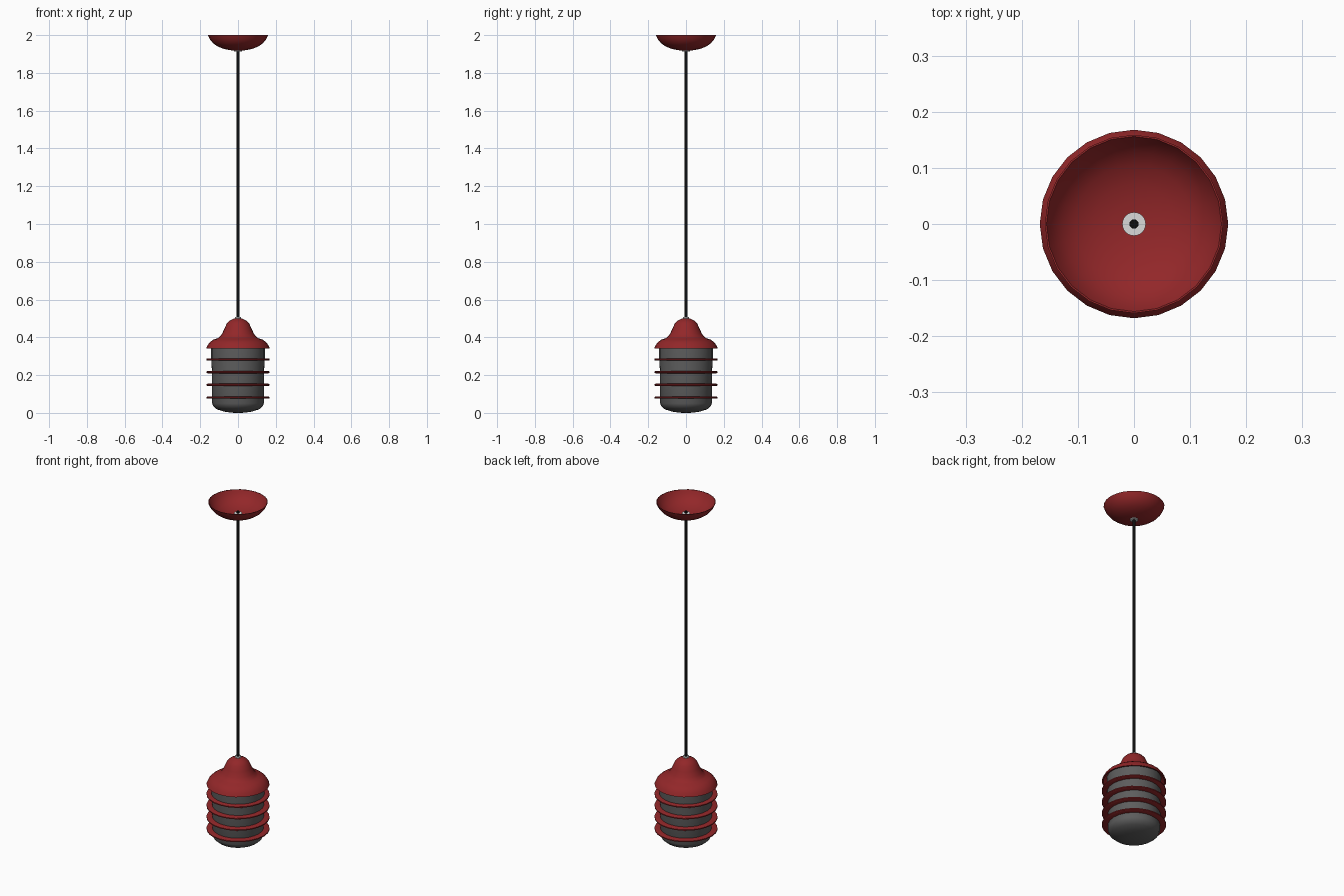
import bpy
import bmesh
import math

default = bpy.data.objects.get("Cube")
if default:
    bpy.data.objects.remove(default, do_unlink=True)


def make_material(name, colour, roughness=0.5):
    mat = bpy.data.materials.new(name)
    mat.use_nodes = True
    mat.diffuse_color = (*colour, 1)
    shader = mat.node_tree.nodes["Principled BSDF"]
    shader.inputs["Base Color"].default_value = (*colour, 1)
    shader.inputs["Roughness"].default_value = roughness
    return mat


red = make_material("deep red enamel", (0.29, 0.02, 0.022))
grey = make_material("smoked grey glass", (0.11, 0.11, 0.11))
black = make_material("black cord", (0.004, 0.004, 0.004))
white = make_material("white plastic", (0.7, 0.7, 0.7))


def lathe(name, profile, material, closed=False, sides=24):
    """Spin a (radius, height) profile around the z axis."""
    bm = bmesh.new()
    verts = [bm.verts.new((r, 0, z)) for r, z in profile]
    pairs = list(zip(verts, verts[1:]))
    if closed:
        pairs.append((verts[-1], verts[0]))
    edges = [bm.edges.new(p) for p in pairs]
    bmesh.ops.spin(bm, geom=verts + edges, cent=(0, 0, 0), axis=(0, 0, 1),
                   angle=math.tau, steps=sides, use_duplicate=False)
    bmesh.ops.remove_doubles(bm, verts=bm.verts, dist=0.0003)
    bmesh.ops.recalc_face_normals(bm, faces=bm.faces)
    mesh = bpy.data.meshes.new(name)
    bm.to_mesh(mesh)
    bm.free()
    obj = bpy.data.objects.new(name, mesh)
    bpy.context.collection.objects.link(obj)
    mesh.materials.append(material)
    bpy.ops.object.select_all(action='DESELECT')
    obj.select_set(True)
    bpy.context.view_layer.objects.active = obj
    bpy.ops.object.shade_smooth_by_angle(angle=math.radians(35))
    return obj


# Ceiling canopy: a thin bowl open at the top
outer = [(0.159, 2.0), (0.15, 1.979), (0.132, 1.957), (0.108, 1.94),
         (0.075, 1.927), (0.04, 1.92), (0.008, 1.918)]
inner = [(max(r - 0.003, 0.008), z + 0.003) for r, z in outer[1:]]
lathe("ceiling_canopy", outer + inner[::-1] + [(0.156, 2.0)], red, closed=True)

# Hanging cord
lathe("cord", [(0, 0.47), (0.008, 0.47), (0.008, 1.945), (0, 1.945)], black, sides=16)

# Collars where the cord meets the canopy and the cap
for name, low, high, radius in (("canopy_collar", 1.914, 1.935, 0.021),
                                ("cap_collar", 0.485, 0.508, 0.016)):
    lathe(name, [(0.008, low), (radius, low), (radius, high), (0.008, high)],
          white, closed=True)

# Bell-shaped cap with a flared skirt
lathe("cap", [(0.008, 0.502), (0.025, 0.498), (0.045, 0.488), (0.06, 0.472),
              (0.072, 0.445), (0.085, 0.418), (0.098, 0.402), (0.108, 0.395),
              (0.13, 0.388), (0.147, 0.376), (0.16, 0.36), (0.168, 0.342),
              (0.16, 0.342), (0.14, 0.36)], red)

# Glass shade with a gently domed base
lathe("glass_shade", [(0.142, 0.37), (0.142, 0.29), (0.138, 0.22), (0.137, 0.05),
                      (0.13, 0.034), (0.112, 0.019), (0.075, 0.007),
                      (0.035, 0.001), (0, 0)], grey)

# Flat rings around the glass, with softened rims
for i in range(4):
    z = 0.081 + i * 0.0673
    lathe(f"shade_ring_{i + 1}",
          [(0.134, z - 0.006), (0.162, z - 0.006), (0.168, z - 0.003),
           (0.168, z + 0.003), (0.162, z + 0.006), (0.134, z + 0.006)],
          red, closed=True)
